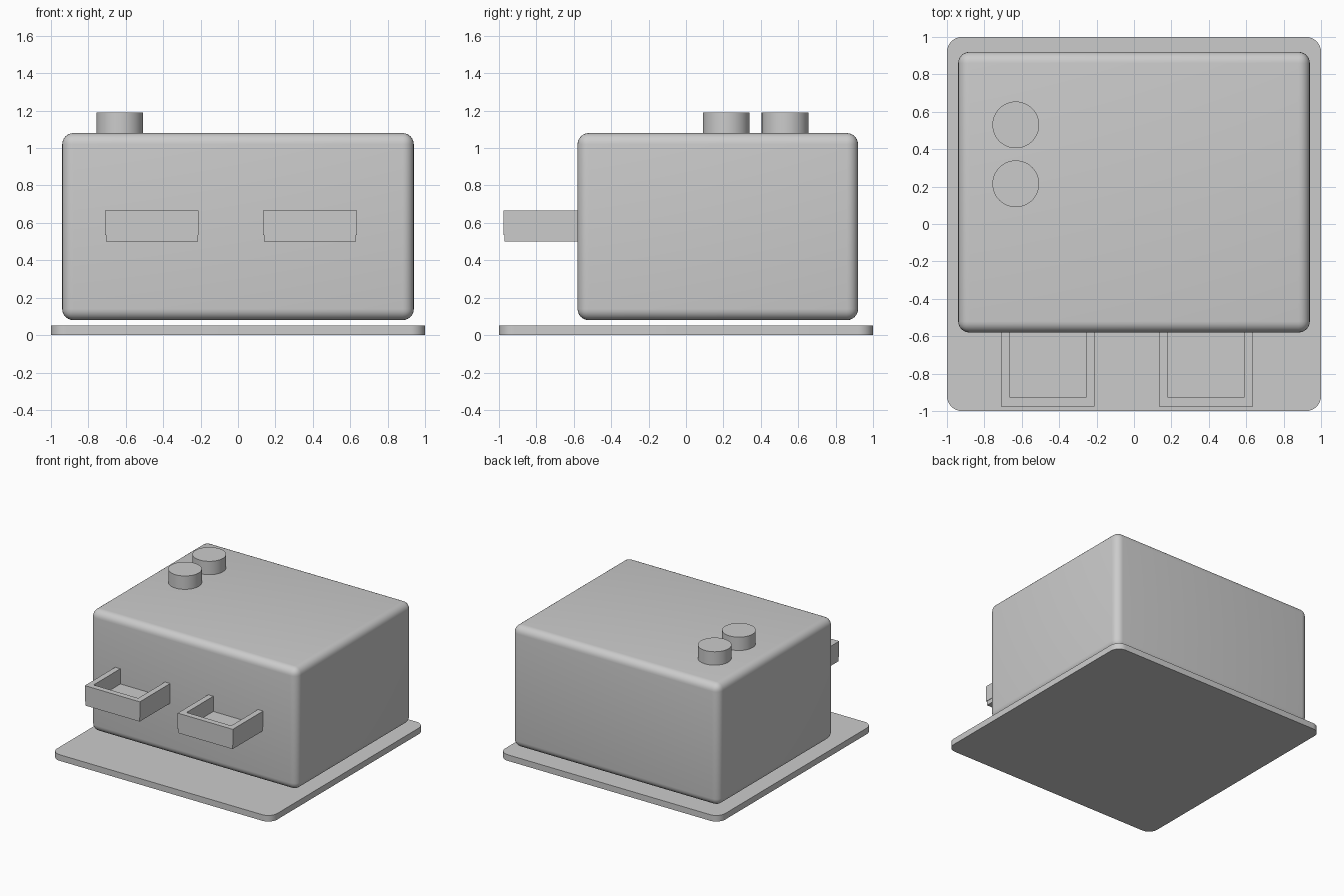
import bpy, bmesh, math

if "Cube" in bpy.data.objects:
    bpy.data.objects.remove(bpy.data.objects["Cube"])


def finish(name, bm, smooth=False):
    bmesh.ops.recalc_face_normals(bm, faces=bm.faces)
    me = bpy.data.meshes.new(name)
    bm.to_mesh(me)
    bm.free()
    ob = bpy.data.objects.new(name, me)
    bpy.context.collection.objects.link(ob)
    if smooth:
        bpy.ops.object.select_all(action='DESELECT')
        ob.select_set(True)
        bpy.context.view_layer.objects.active = ob
        bpy.ops.object.shade_smooth_by_angle(angle=math.radians(35))
    return ob


def box(name, lo, hi, radius=0, segments=6, vertical_only=False):
    bm = bmesh.new()
    bmesh.ops.create_cube(bm, size=1)
    for v in bm.verts:
        v.co = [lo[i] + (v.co[i] + 0.5) * (hi[i] - lo[i]) for i in range(3)]
    if radius:
        edges = [e for e in bm.edges if not vertical_only
                 or abs(e.verts[0].co.z - e.verts[1].co.z) > 1e-4]
        bmesh.ops.bevel(bm, geom=edges, offset=radius, segments=segments,
                        profile=0.5, affect='EDGES')
    return finish(name, bm, radius > 0)


def prism(name, points, z0, z1):
    bm = bmesh.new()
    face = bm.faces.new([bm.verts.new((x, y, z0)) for x, y in points])
    ext = bmesh.ops.extrude_face_region(bm, geom=[face], use_keep_orig=True)
    for v in ext["geom"]:
        if isinstance(v, bmesh.types.BMVert):
            v.co.z = z1
    return finish(name, bm)


# Base plate with rounded corners
box("base_plate", (-1, -1, 0), (1, 1, 0.05), 0.08, 8, True)

# Main body, rounded on every edge, floating just above the plate
box("body", (-0.94, -0.58, 0.08), (0.94, 0.92, 1.08), 0.06)

# Two round knobs on top
for i, y in enumerate((0.215, 0.53)):
    bm = bmesh.new()
    bmesh.ops.create_cone(bm, cap_ends=True, segments=48,
                          radius1=0.125, radius2=0.125, depth=0.13)
    finish(f"knob_{i + 1}", bm, True).location = (-0.632, y, 1.125)

# Two open trays: U-shaped wall over a slightly narrower floor
front, back, t = -0.975, -0.56, 0.047
for side, x in (("left", -0.46), ("right", 0.385)):
    a, b = x - 0.25, x + 0.25
    prism(f"{side}_tray_wall",
          [(a, back), (a, front), (b, front), (b, back),
           (b - t, back), (b - t, front + t), (a + t, front + t), (a + t, back)],
          0.535, 0.665)
    box(f"{side}_tray_floor", (a + 0.004, front + 0.004, 0.5), (b - 0.004, back, 0.54))
